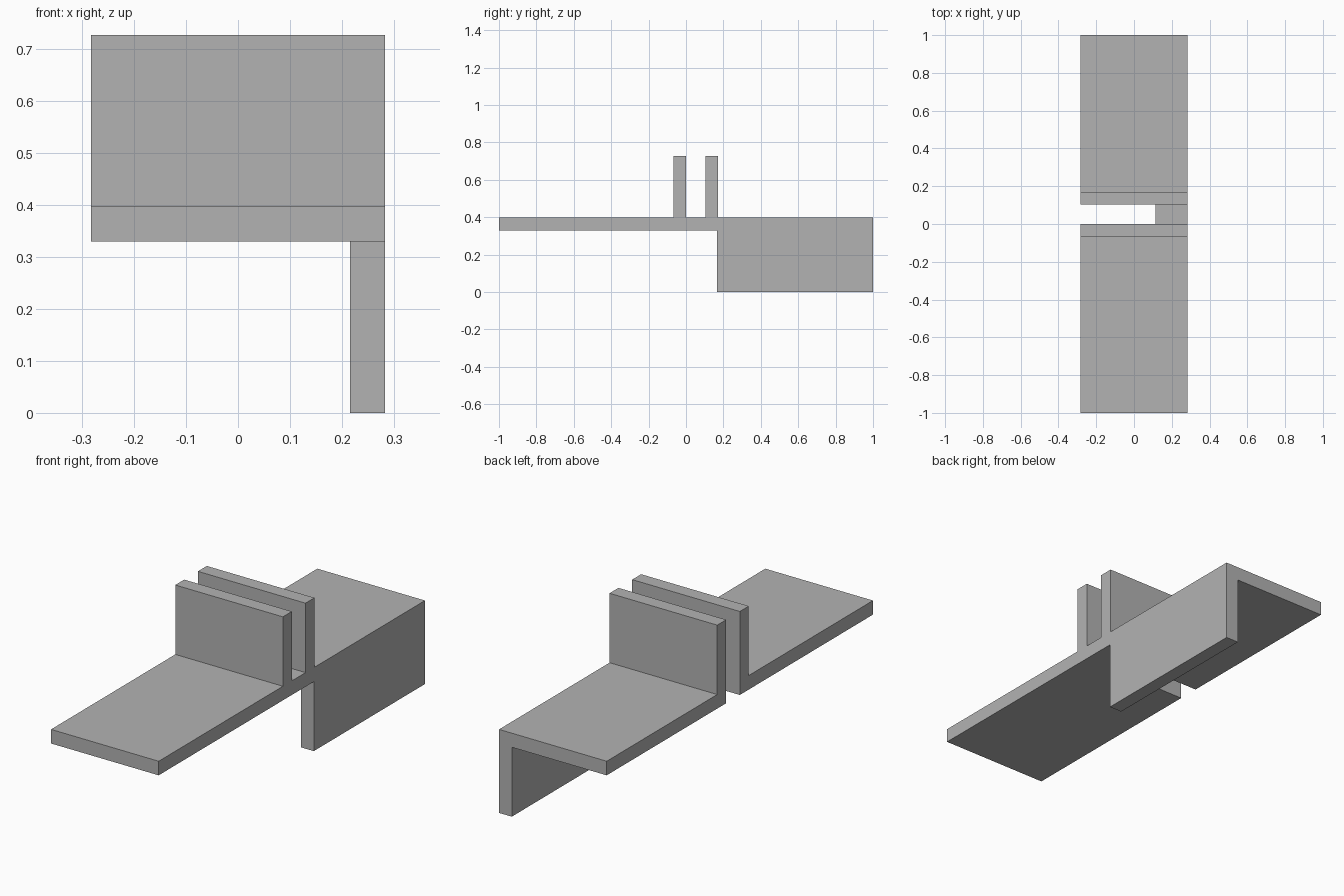
import bpy
import bmesh
from mathutils import Vector

cube = bpy.data.objects.get("Cube")
if cube:
    bpy.data.objects.remove(cube, do_unlink=True)

# Single plain grey
grey = bpy.data.materials.new("plain_grey")
grey.use_nodes = True
colour = (0.45, 0.45, 0.45, 1)
grey.diffuse_color = colour
grey.node_tree.nodes["Principled BSDF"].inputs["Base Color"].default_value = colour

HALF = 0.283          # half width
UNDER, TOP = 0.33, 0.397
WALL_TOP = 0.727
SLOT = 0.103          # slot runs from y = 0 to here
THICK = 0.067


def box(name, low, high):
    low, high = Vector(low), Vector(high)
    bm = bmesh.new()
    bmesh.ops.create_cube(bm, size=1)
    for v in bm.verts:
        v.co = (low + high) / 2 + v.co * (high - low)
    mesh = bpy.data.meshes.new(name)
    bm.to_mesh(mesh)
    bm.free()
    mesh.materials.append(grey)
    obj = bpy.data.objects.new(name, mesh)
    bpy.context.collection.objects.link(obj)
    return obj


# Deck with a slot open on the right side
bracket = box("slotted_bracket", (-HALF, -1, UNDER), (HALF, 1, TOP))
slot = box("slot_cutter", (-1, 0, 0), (0.115, SLOT, 1))

# Two upright walls beside the slot, and the rear leg, overlapping the deck
parts = [
    box("front_wall", (-HALF, -THICK, UNDER), (HALF, 0, WALL_TOP)),
    box("rear_wall", (-HALF, SLOT, UNDER), (HALF, SLOT + THICK, WALL_TOP)),
    box("rear_leg", (HALF - THICK, SLOT + THICK - 0.005, 0), (HALF, 1, TOP)),
]

# Merge everything into one solid
bpy.context.view_layer.objects.active = bracket
for tool, operation in [(slot, "DIFFERENCE")] + [(p, "UNION") for p in parts]:
    mod = bracket.modifiers.new(tool.name, "BOOLEAN")
    mod.operation, mod.object, mod.solver = operation, tool, "EXACT"
    bpy.ops.object.modifier_apply(modifier=mod.name)
    bpy.data.objects.remove(tool, do_unlink=True)

# Clean up the flat faces
bm = bmesh.new()
bm.from_mesh(bracket.data)
bmesh.ops.remove_doubles(bm, verts=bm.verts, dist=0.0001)
bmesh.ops.dissolve_limit(bm, angle_limit=0.01, verts=bm.verts, edges=bm.edges)
bm.to_mesh(bracket.data)
bm.free()
